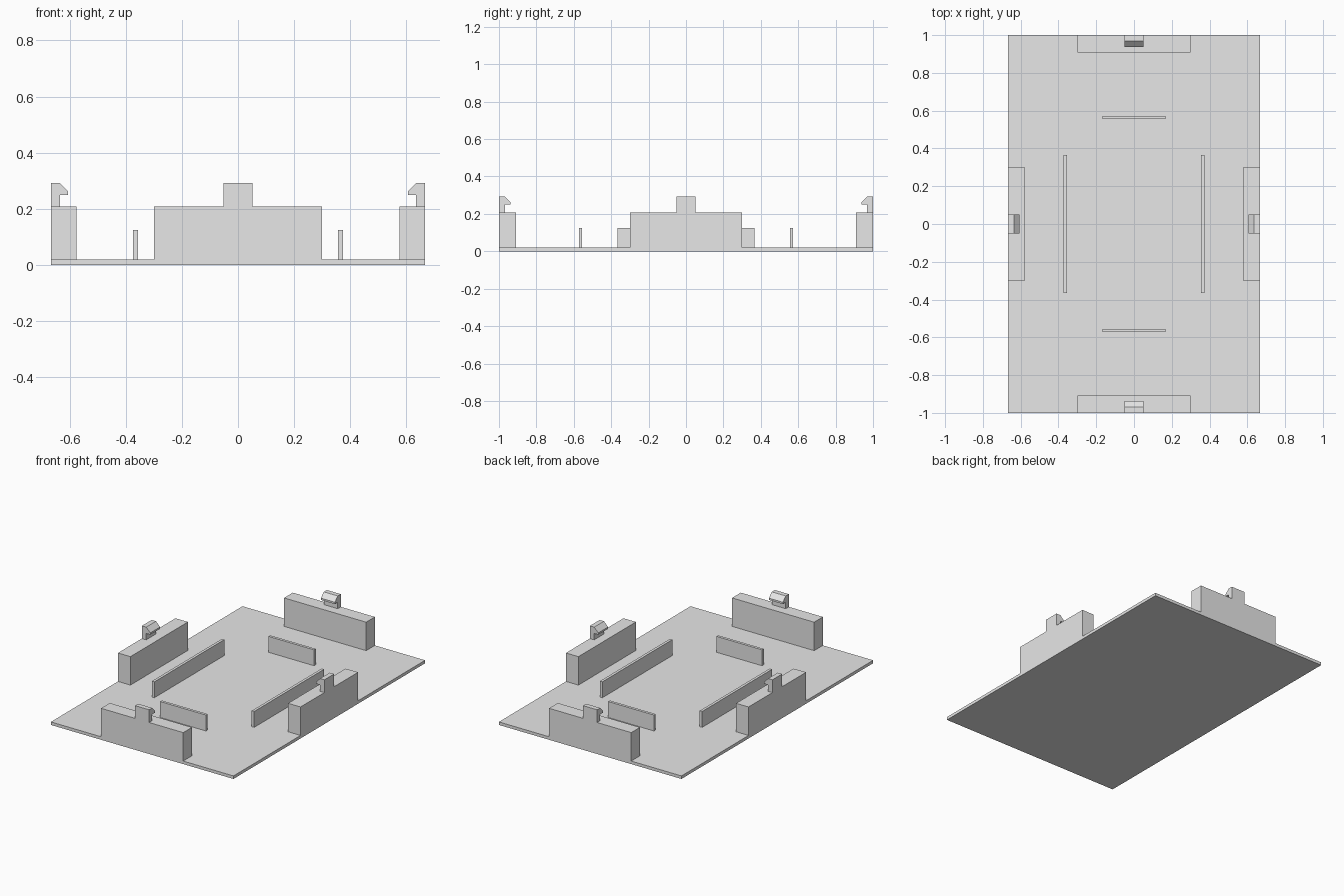
import bpy
import bmesh
from math import pi
from mathutils import Matrix

default = bpy.data.objects.get("Cube")
if default:
    bpy.data.objects.remove(default, do_unlink=True)

grey = bpy.data.materials.new("light_grey")
grey.use_nodes = True
GREY = (0.8, 0.8, 0.8, 1)
grey.diffuse_color = GREY
grey.node_tree.nodes["Principled BSDF"].inputs["Base Color"].default_value = GREY

HALF_X, HALF_Y = 0.667, 1.0
BASE_TOP, WALL_TOP, CLIP_TOP = 0.02, 0.208, 0.292


def extrude_profile(name, profile, half_width, edge=0, angle=0):
    """Extrude an (inward, z) profile along x; the outer face sits at y = -edge."""
    bm = bmesh.new()
    face = bm.faces.new([bm.verts.new((-half_width, y - edge, z)) for y, z in profile])
    grown = bmesh.ops.extrude_face_region(bm, geom=[face])
    verts = [v for v in grown["geom"] if isinstance(v, bmesh.types.BMVert)]
    bmesh.ops.translate(bm, verts=verts, vec=(2 * half_width, 0, 0))
    bmesh.ops.recalc_face_normals(bm, faces=bm.faces[:])
    bm.transform(Matrix.Rotation(angle, 4, "Z"))
    mesh = bpy.data.meshes.new(name)
    bm.to_mesh(mesh)
    bm.free()
    mesh.materials.append(grey)
    obj = bpy.data.objects.new(name, mesh)
    bpy.context.collection.objects.link(obj)
    return obj


def rectangle(depth, low, high):
    return [(0, low), (depth, low), (depth, high), (0, high)]


# Base plate
extrude_profile("base_plate", rectangle(2 * HALF_Y, 0, BASE_TOP), HALF_X, HALF_Y)

# Wall block with its snap hook: thin stem, overhanging lip, sloped top
hook = [(0, WALL_TOP), (0.032, WALL_TOP), (0.032, 0.25), (0.062, 0.25),
        (0.062, 0.262), (0.032, CLIP_TOP), (0, CLIP_TOP)]

# Side name, turn, plate edge, rib outer distance, rib half length
sides = [("front", 0, HALF_Y, 0.573, 0.167),
         ("left", pi / 2, HALF_X, 0.374, 0.365),
         ("back", pi, HALF_Y, 0.573, 0.167),
         ("right", -pi / 2, HALF_X, 0.374, 0.365)]

for side, angle, edge, rib, rib_half in sides:
    extrude_profile(side + "_wall", rectangle(0.091, BASE_TOP, WALL_TOP), 0.3, edge, angle)
    extrude_profile(side + "_snap_hook", hook, 0.051, edge, angle)
    extrude_profile(side + "_rib", rectangle(0.018, BASE_TOP, 0.125), rib_half, rib, angle)
